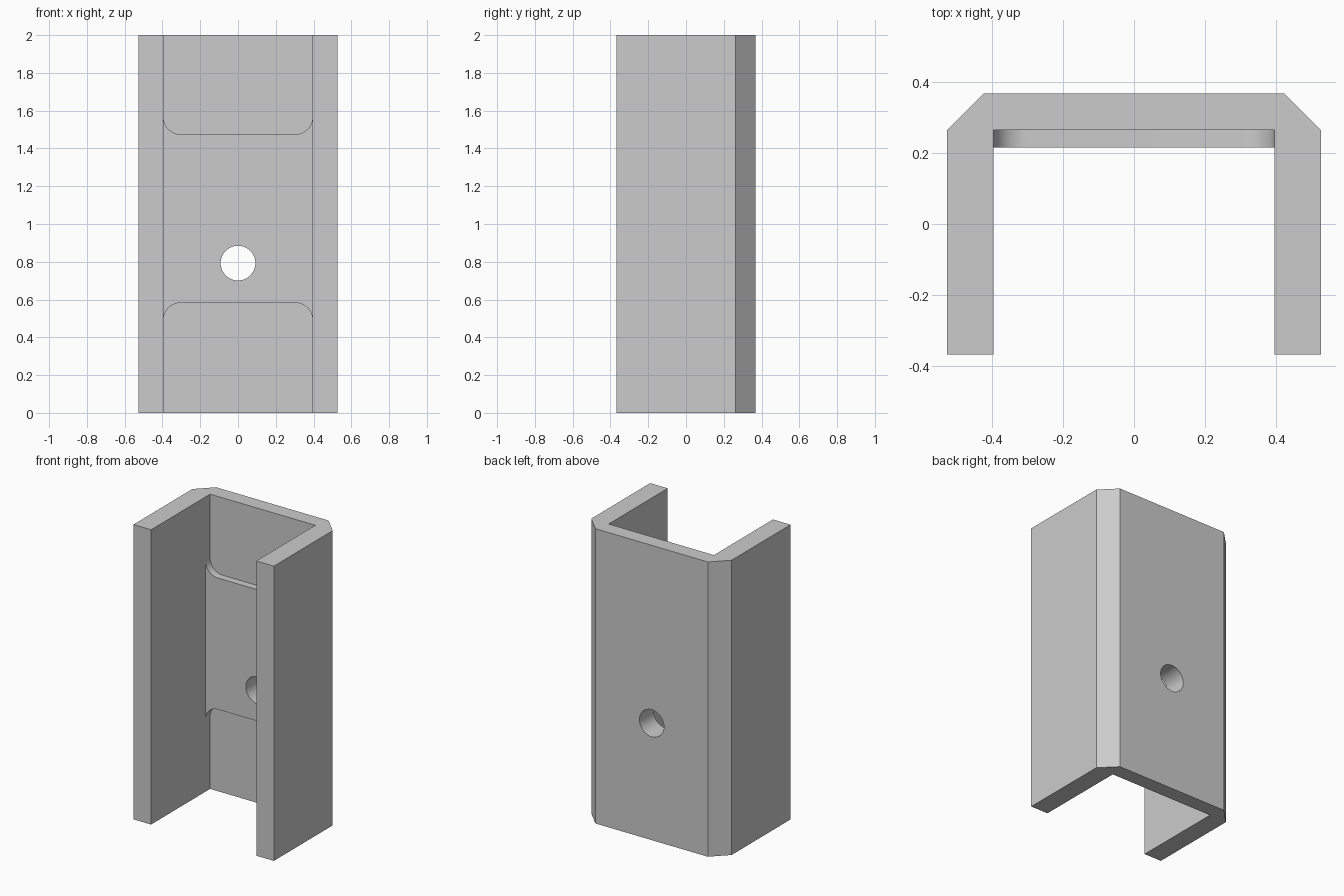
import bpy, bmesh, math
from mathutils import Vector

cube = bpy.data.objects.get("Cube")
if cube:
    bpy.data.objects.remove(cube, do_unlink=True)

grey = bpy.data.materials.new("plain grey")
grey.use_nodes = True
grey.diffuse_color = (0.6, 0.6, 0.6, 1)
grey.node_tree.nodes["Principled BSDF"].inputs["Base Color"].default_value = (0.6, 0.6, 0.6, 1)


def prism(name, outline, sweep):
    """Extrude a closed 3D outline along a vector."""
    bm = bmesh.new()
    face = bm.faces.new([bm.verts.new(p) for p in outline])
    new = bmesh.ops.extrude_face_region(bm, geom=[face])["geom"]
    bmesh.ops.translate(bm, vec=Vector(sweep),
                        verts=[v for v in new if isinstance(v, bmesh.types.BMVert)])
    bmesh.ops.recalc_face_normals(bm, faces=bm.faces[:])
    mesh = bpy.data.meshes.new(name)
    bm.to_mesh(mesh)
    bm.free()
    mesh.materials.append(grey)
    obj = bpy.data.objects.new(name, mesh)
    bpy.context.collection.objects.link(obj)
    return obj


def arc(cx, cz, radius, start, end, steps):
    angles = [math.radians(start + (end - start) * i / steps) for i in range(steps + 1)]
    return [(cx + radius * math.cos(a), cz + radius * math.sin(a)) for a in angles]


def combine(target, other, operation):
    mod = target.modifiers.new(operation, "BOOLEAN")
    mod.object, mod.operation, mod.solver = other, operation, "EXACT"
    bpy.context.view_layer.objects.active = target
    bpy.ops.object.modifier_apply(modifier=mod.name)
    bpy.data.objects.remove(other, do_unlink=True)


# U channel with chamfered back corners
height, outer, inner = 2.0, 0.527, 0.395
back, web, chamfer = 0.368, 0.265, 0.105
half = [(inner, web), (inner, -back), (outer, -back),
        (outer, back - chamfer), (outer - chamfer, back)]
section = half + [(-x, y) for x, y in reversed(half)]
channel = prism("channel", [(x, y, 0) for x, y in section], (0, 0, height))

# Raised pad on the inner web, blended into the side walls by fillets
low, high, fillet, pad_front, embed = 0.583, 1.475, 0.092, 0.215, 0.05
top = arc(inner - fillet, high + fillet, fillet, -90, 0, 12)
bottom = arc(inner - fillet, low - fillet, fillet, 0, 90, 12)
side = bottom[::-1] + [(inner + embed, low - fillet), (inner + embed, high + fillet)] + top[::-1]
pad_outline = side + [(-x, z) for x, z in reversed(side)]
pad = prism("pad", [(x, pad_front, z) for x, z in pad_outline], (0, web + embed - pad_front, 0))
combine(channel, pad, "UNION")

# Round bolt hole through the web
circle = arc(0, 0.793, 0.092, 0, 360, 48)[:-1]
hole = prism("hole_cutter", [(x, 0.1, z) for x, z in circle], (0, 0.4, 0))
hole.hide_render = True
combine(channel, hole, "DIFFERENCE")

# Smooth the fillets and hole, keep the machined edges crisp
bpy.ops.object.select_all(action="DESELECT")
channel.select_set(True)
bpy.context.view_layer.objects.active = channel
bpy.ops.object.shade_smooth_by_angle(angle=math.radians(30))
